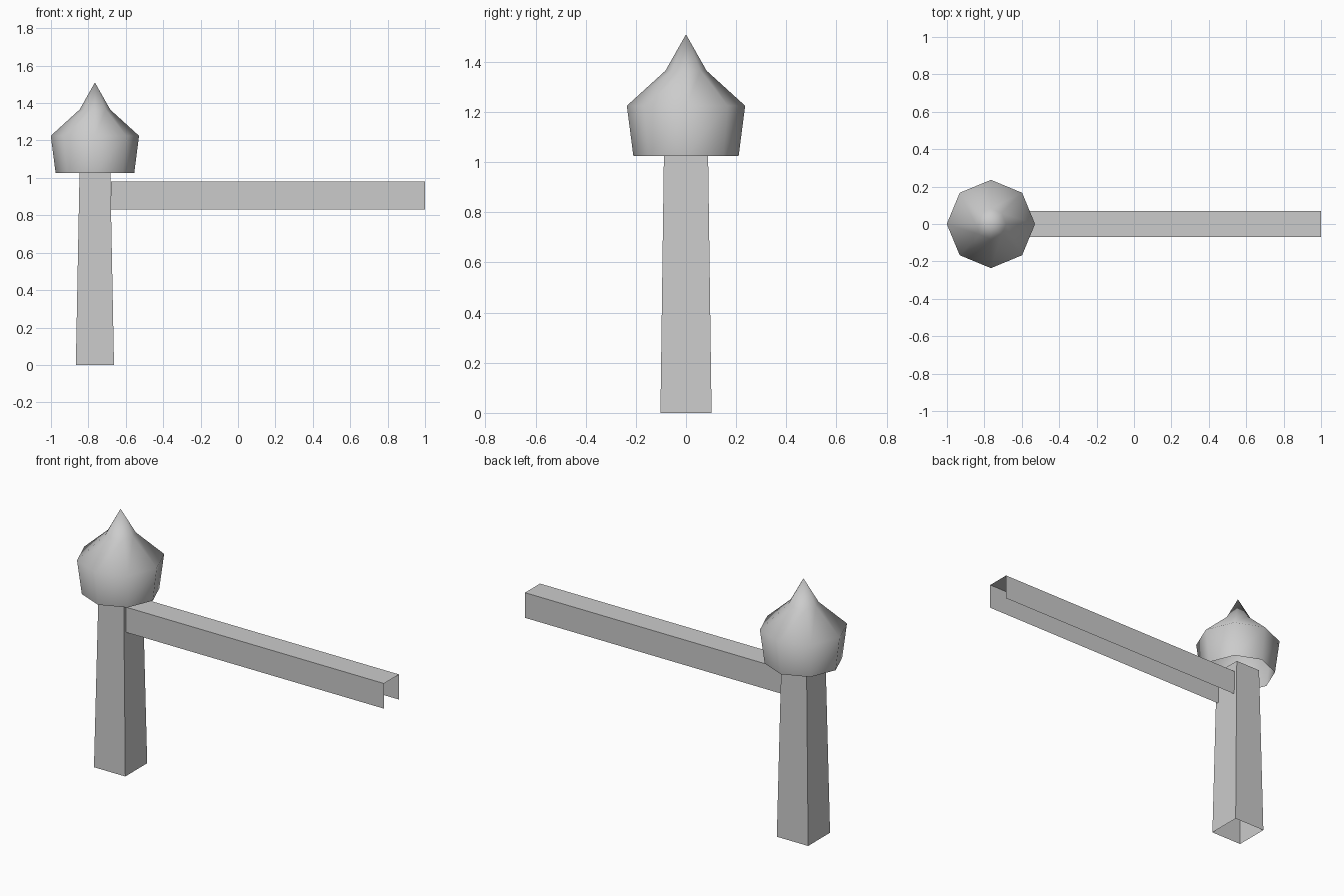
import bpy
import bmesh
from math import cos, sin, pi

cube = bpy.data.objects.get("Cube")
if cube:
    bpy.data.objects.remove(cube, do_unlink=True)

AXIS_X = -0.765

grey = bpy.data.materials.new("plain grey")
grey.use_nodes = True
colour = (0.6, 0.6, 0.6, 1)
grey.diffuse_color = colour
grey.node_tree.nodes["Principled BSDF"].inputs["Base Color"].default_value = colour


def finish(name, bm, smooth=False):
    """Turn a bmesh into a named, coloured object."""
    for face in bm.faces:
        face.smooth = smooth
    mesh = bpy.data.meshes.new(name)
    bm.to_mesh(mesh)
    bm.free()
    mesh.materials.append(grey)
    obj = bpy.data.objects.new(name, mesh)
    bpy.context.collection.objects.link(obj)
    return obj


def bridge(bm, lower, upper, closed=True):
    """Join two rows of vertices with quads."""
    n = len(lower)
    for i in range(n if closed else n - 1):
        j = (i + 1) % n
        bm.faces.new((lower[i], lower[j], upper[j], upper[i]))


# Tapered square post, open at both ends
bm = bmesh.new()
corners = [(-1, -1), (1, -1), (1, 1), (-1, 1)]
rings = [[bm.verts.new((AXIS_X + sx * hx, sy * hy, z)) for sx, sy in corners]
         for hx, hy, z in [(0.102, 0.102, 0), (0.082, 0.088, 1.04)]]
bridge(bm, *rings)
finish("post", bm)

# Pointed eight-sided cap, open underneath
bm = bmesh.new()
rings = []
for r, z in [(0.21, 1.025), (0.236, 1.225), (0.082, 1.365)]:
    rings.append([bm.verts.new((AXIS_X + r * cos(i * pi / 4), r * sin(i * pi / 4), z))
                  for i in range(8)])
for lower, upper in zip(rings, rings[1:]):
    bridge(bm, lower, upper)
tip = bm.verts.new((AXIS_X, 0, 1.51))
for i in range(8):
    bm.faces.new((rings[-1][i], rings[-1][(i + 1) % 8], tip))
finish("finial", bm, smooth=True)

# Thin channel rail: two sides and a top, open below and at the ends
bm = bmesh.new()
section = [(-0.07, 0.832), (-0.07, 0.98), (0.07, 0.98), (0.07, 0.832)]
rows = [[bm.verts.new((x, y, z)) for y, z in section] for x in (-0.68, 1.0)]
bridge(bm, *rows, closed=False)
bmesh.ops.reverse_faces(bm, faces=bm.faces[:])
if bm.faces[:]:
    bm.normal_update()
    top = max(bm.faces, key=lambda f: f.calc_center_median().z)
    if top.normal.z < 0:
        bmesh.ops.reverse_faces(bm, faces=bm.faces[:])
finish("rail", bm)
